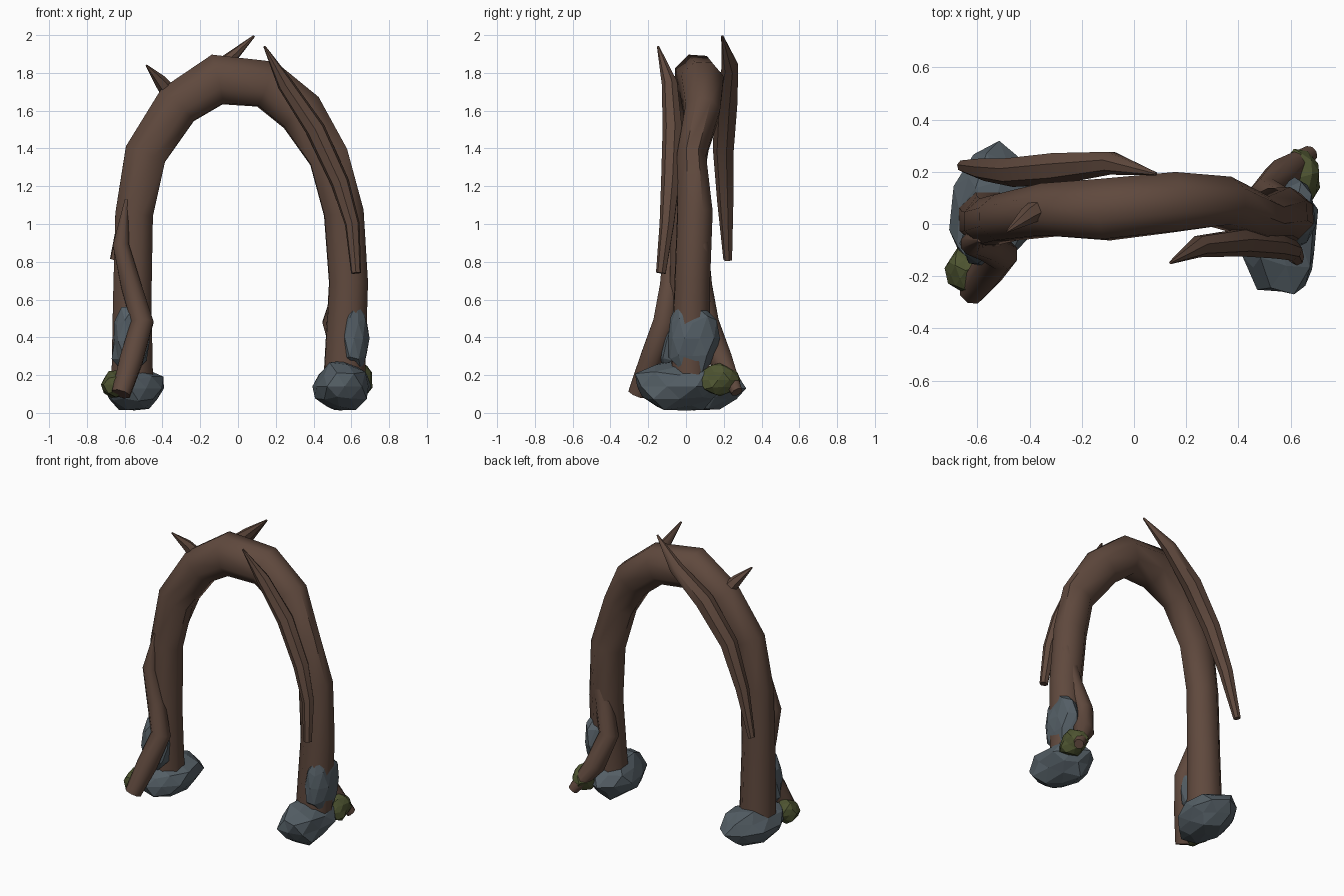
import bpy, bmesh, math, random
from mathutils import Vector, Matrix

cube = bpy.data.objects.get("Cube")
if cube:
    bpy.data.objects.remove(cube, do_unlink=True)


def material(name, rgb):
    m = bpy.data.materials.new(name)
    m.use_nodes = True
    m.diffuse_color = (*rgb, 1)
    bsdf = m.node_tree.nodes["Principled BSDF"]
    bsdf.inputs["Base Color"].default_value = (*rgb, 1)
    bsdf.inputs["Roughness"].default_value = 0.9
    return m


BARK = material("brown bark", (0.115, 0.066, 0.047))
STONE = material("grey stone", (0.088, 0.112, 0.13))
MOSS = material("green moss", (0.075, 0.088, 0.03))


def finish(bm, name, mat, smooth):
    bmesh.ops.recalc_face_normals(bm, faces=bm.faces[:])
    mesh = bpy.data.meshes.new(name)
    bm.to_mesh(mesh)
    bm.free()
    mesh.materials.append(mat)
    ob = bpy.data.objects.new(name, mesh)
    bpy.context.collection.objects.link(ob)
    if smooth:
        bpy.ops.object.select_all(action='DESELECT')
        ob.select_set(True)
        bpy.context.view_layer.objects.active = ob
        bpy.ops.object.shade_smooth_by_angle(angle=math.radians(50))
    return ob


def limb(name, path, sides=8, turn=False):
    """Tube through (x, y, z, radius, optional depth radius); turn spins it half round z."""
    s = -1 if turn else 1
    pts = [Vector((s * p[0], s * p[1], p[2])) for p in path]
    bm = bmesh.new()
    rings, side = [], Vector((0, 1, 0))
    for i, p in enumerate(pts):
        radius, depth = path[i][3], path[i][-1]
        t = (pts[min(i + 1, len(pts) - 1)] - pts[max(i - 1, 0)]).normalized()
        side = (side - t * side.dot(t)).normalized()
        other = t.cross(side)
        ring = []
        for k in range(sides):
            a = math.tau * (k + 0.5) / sides
            ring.append(bm.verts.new(
                p + depth * math.cos(a) * side + radius * math.sin(a) * other))
        rings.append(ring)
    for a, b in zip(rings, rings[1:]):
        for k in range(sides):
            j = (k + 1) % sides
            bm.faces.new((a[k], a[j], b[j], b[k]))
    bm.faces.new(rings[0])
    bm.faces.new(rings[-1])
    return finish(bm, name, BARK, True)


def lump(name, mat, centre, half, spin, seed, rough=0.12):
    """Faceted boulder: a jittered icosphere fitted to the half sizes."""
    rng = random.Random(seed)
    bm = bmesh.new()
    bmesh.ops.create_icosphere(bm, subdivisions=2, radius=1)
    for v in bm.verts:
        v.co *= 1 + rng.uniform(-rough, rough)
    bm.transform(Matrix.Translation(centre)
                 @ Matrix.Rotation(math.radians(spin), 4, 'Z')
                 @ Matrix.Diagonal((*half, 1)))
    return finish(bm, name, mat, False)


# Main arched trunk, flatter from front to back than across
limb("arch_trunk", [
    (-0.56, 0.02, 0.12, 0.12, 0.115), (-0.56, 0.01, 0.6, 0.11, 0.105),
    (-0.55, 0.01, 1.05, 0.108, 0.095), (-0.49, 0.025, 1.37, 0.12, 0.095),
    (-0.32, 0.055, 1.63, 0.13, 0.108), (-0.11, 0.055, 1.765, 0.143, 0.125),
    (0.15, 0.083, 1.74, 0.135, 0.122), (0.335, 0.085, 1.59, 0.13, 0.1),
    (0.48, 0.027, 1.355, 0.113, 0.083), (0.56, 0.047, 1.06, 0.113, 0.1),
    (0.585, 0.033, 0.69, 0.11, 0.1), (0.56, 0.02, 0.12, 0.118, 0.11)])

# Clinging vines on the front and back of the arch
limb("front_vine", [
    (0.14, -0.148, 1.94, 0.006), (0.25, -0.085, 1.74, 0.043),
    (0.41, -0.07, 1.5, 0.054), (0.54, -0.082, 1.22, 0.05),
    (0.605, -0.1, 1.0, 0.04), (0.625, -0.132, 0.74, 0.027)], 7)
limb("back_vine", [
    (0.085, 0.192, 1.995, 0.006), (-0.09, 0.235, 1.83, 0.046),
    (-0.29, 0.215, 1.65, 0.063), (-0.465, 0.2, 1.4, 0.058),
    (-0.575, 0.21, 1.12, 0.045), (-0.655, 0.222, 0.81, 0.024)], 7)

# Thorn on the shoulder
limb("thorn", [(-0.36, 0.06, 1.69, 0.045), (-0.41, 0.03, 1.755, 0.035),
               (-0.485, -0.028, 1.84, 0.005)], 6)

# Twisting roots, one at each foot
ROOT = [(-0.59, -0.06, 1.13, 0.01), (-0.62, -0.075, 0.89, 0.046),
        (-0.565, -0.085, 0.67, 0.058), (-0.507, -0.115, 0.48, 0.064),
        (-0.565, -0.185, 0.28, 0.066), (-0.62, -0.258, 0.1, 0.053)]
limb("front_root", ROOT, 8)
limb("back_root", ROOT[:-1] + [(-0.675, -0.27, 0.11, 0.032)], 8, turn=True)

# Boulders at the feet and slabs leaning on the legs
lump("right_boulder", STONE, (-0.545, 0.045, 0.13), (0.15, 0.25, 0.124), -6, 3)
lump("left_boulder", STONE, (0.55, -0.04, 0.14), (0.152, 0.245, 0.135), 4, 8)
lump("right_slab", STONE, (-0.57, -0.075, 0.38), (0.1, 0.085, 0.19), 0, 5)
lump("left_slab", STONE, (0.615, 0.035, 0.395), (0.085, 0.14, 0.2), 0, 11)

# Moss clumps on the roots
lump("right_moss", MOSS, (-0.645, -0.178, 0.15), (0.073, 0.088, 0.077), 15, 21, 0.14)
lump("left_moss", MOSS, (0.642, 0.18, 0.175), (0.073, 0.1, 0.082), 15, 24, 0.14)
